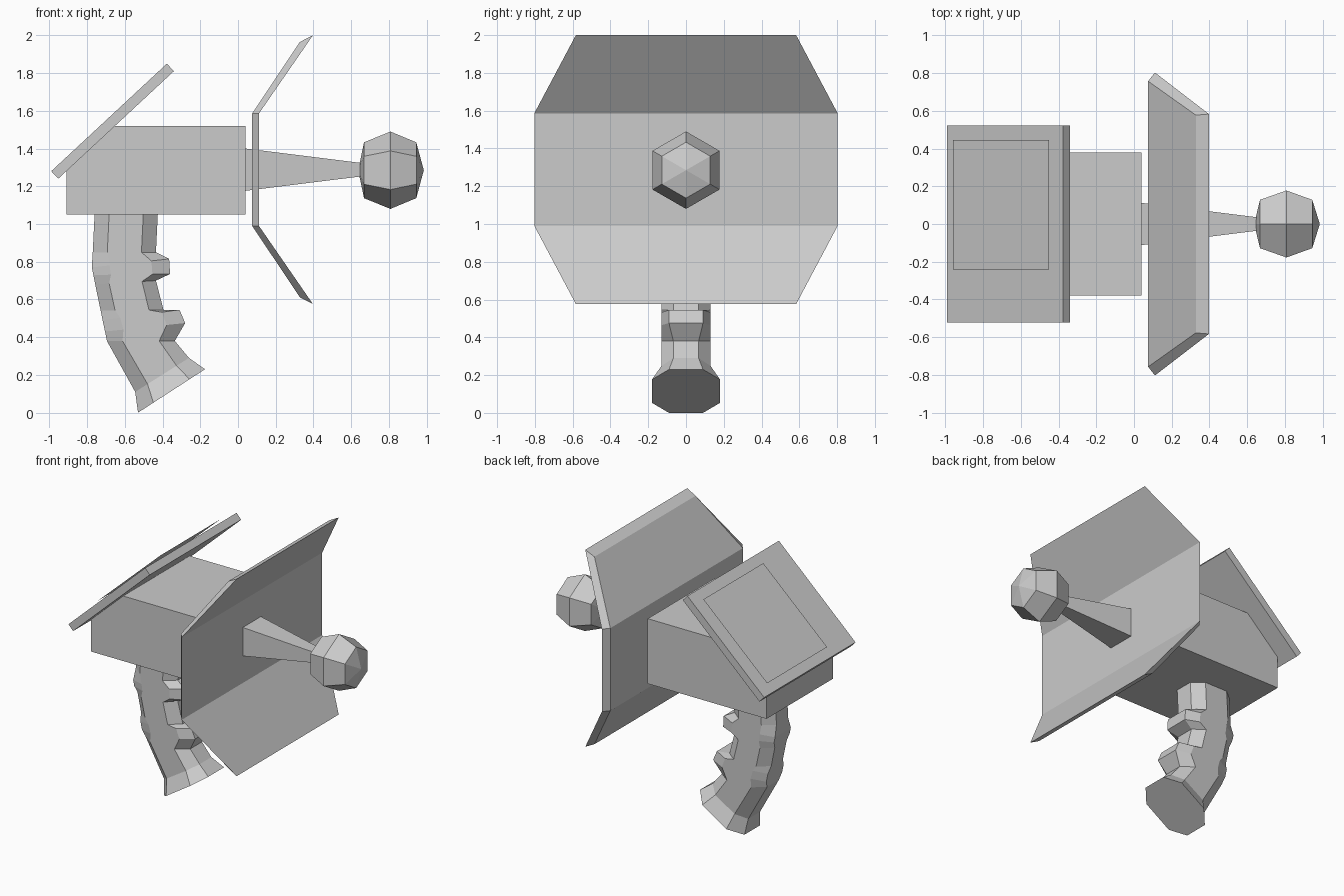
import bpy
import bmesh
import math
from mathutils import Vector

start_cube = bpy.data.objects.get("Cube")
if start_cube:
    bpy.data.objects.remove(start_cube, do_unlink=True)

grey = bpy.data.materials.new("plain_grey")
grey.use_nodes = True
grey.diffuse_color = (0.6, 0.6, 0.6, 1)
grey.node_tree.nodes["Principled BSDF"].inputs["Base Color"].default_value = grey.diffuse_color


def finish(name, bm):
    """Turn a bmesh into a flat shaded object."""
    mesh = bpy.data.meshes.new(name)
    bm.to_mesh(mesh)
    bm.free()
    mesh.materials.append(grey)
    obj = bpy.data.objects.new(name, mesh)
    bpy.context.scene.collection.objects.link(obj)
    return obj


def loft(name, rings):
    """Skin a row of equal-sized rings and cap both ends."""
    bm = bmesh.new()
    loops = [[bm.verts.new(point) for point in ring] for ring in rings]
    count = len(loops[0])
    for lower, upper in zip(loops, loops[1:]):
        for i in range(count):
            j = (i + 1) % count
            bm.faces.new((lower[i], lower[j], upper[j], upper[i]))
    bm.faces.new(loops[0])
    bm.faces.new(loops[-1])
    bmesh.ops.remove_doubles(bm, verts=bm.verts, dist=0.0005)
    bmesh.ops.recalc_face_normals(bm, faces=bm.faces)
    return finish(name, bm)


def extrude_across(name, profile, half_width):
    """Extrude an x-z profile evenly to both sides."""
    return loft(name, [[(x, side * half_width, z) for x, z in profile] for side in (-1, 1)])


def ring_around_x(x, radius, sides, turn, height):
    """Regular polygon around the axis of the stalk."""
    angles = [turn + math.tau * i / sides for i in range(sides)]
    return [(x, radius * math.cos(a), height + radius * math.sin(a)) for a in angles]


# Main housing with its sloped rear corner
extrude_across("housing", [(-0.91, 1.05), (0.04, 1.05), (0.04, 1.52), (-0.653, 1.52), (-0.91, 1.28)], 0.38)

# Sloped rear panel and the thin screen floating above it
extrude_across("rear_panel", [(-0.99, 1.28), (-0.953, 1.24), (-0.34, 1.81), (-0.377, 1.85)], 0.522)
screen = bmesh.new()
low, high = (-0.96, 1.345), (-0.45, 1.815)
corners = [(low, 0.445), (low, -0.24), (high, -0.24), (high, 0.445)]
screen.faces.new([screen.verts.new((x, y, z)) for (x, z), y in corners])
finish("screen", screen)

# Folded dish: mirrored wings above and below a flat middle
middle_height = 1.288


def dish_ring(inner, outer, sign):
    points = []
    for (x, y, z), sides in ((inner, (-1, 1)), (outer, (1, -1))):
        points += [(x, side * y, middle_height + sign * z) for side in sides]
    return points


tip = ((0.328, 0.577, 0.677), (0.397, 0.583, 0.712))
fold = ((0.075, 0.757, 0.298), (0.111, 0.803, 0.298))
loft("dish", [dish_ring(*tip, -1), dish_ring(*fold, -1), dish_ring(*fold, 1), dish_ring(*tip, 1)])

# Tapered square stalk
stalk_ends = [(0.04, 0.112), (0.65, 0.036)]
loft("stalk", [ring_around_x(x, half * math.sqrt(2), 4, math.pi / 4, middle_height) for x, half in stalk_ends])

# Six-sided knob at the end of the stalk
knob_steps = [(0.637, 0), (0.668, 0.148), (0.808, 0.205), (0.945, 0.148), (0.985, 0)]
knob = bmesh.new()
knob_rings = []
for x, radius in knob_steps:
    if radius:
        points = ring_around_x(x, radius, 6, math.pi / 6, 1.285)
    else:
        points = [(x, 0, 1.285)] * 6
    knob_rings.append([knob.verts.new(p) for p in points])
poles = [knob_rings[0][0], knob_rings[-1][0]]
for i in range(6):
    j = (i + 1) % 6
    knob.faces.new((poles[0], knob_rings[1][i], knob_rings[1][j]))
    knob.faces.new((poles[1], knob_rings[-2][j], knob_rings[-2][i]))
    for lower, upper in zip(knob_rings[1:-1], knob_rings[2:-1]):
        knob.faces.new((lower[i], lower[j], upper[j], upper[i]))
loose = [v for v in knob.verts if not v.link_faces]
bmesh.ops.delete(knob, geom=loose, context="VERTS")
bmesh.ops.recalc_face_normals(knob, faces=knob.faces)
finish("knob", knob)


# Curved eight-sided grip with two finger ridges and a flared foot
def grip_ring(back, front, half_width, flat):
    back, front = Vector(back), Vector(front)
    spots = [back, back.lerp(front, 0.23), back.lerp(front, 0.77), front]
    widths = [flat, half_width, half_width, flat]
    left = [(p.x, w, p.y) for p, w in zip(spots, widths)]
    right = [(x, -y, z) for x, y, z in reversed(left)]
    return left + right


plain, ridge, foot = (0.13, 0.067), (0.13, 0.09), (0.18, 0.09)
grip_path = [
    ((-0.76, 1.055), (-0.425, 1.055), plain),
    ((-0.77, 0.85), (-0.435, 0.85), plain),
    ((-0.775, 0.77), (-0.365, 0.815), ridge),
    ((-0.767, 0.73), (-0.36, 0.735), ridge),
    ((-0.757, 0.68), (-0.435, 0.70), plain),
    ((-0.728, 0.54), (-0.395, 0.545), plain),
    ((-0.718, 0.49), (-0.31, 0.545), ridge),
    ((-0.705, 0.43), (-0.28, 0.475), ridge),
    ((-0.695, 0.38), (-0.335, 0.38), plain),
    ((-0.545, 0.11), (-0.26, 0.29), plain),
    ((-0.53, 0), (-0.175, 0.23), foot),
]
loft("grip", [grip_ring(back, front, *size) for back, front, size in grip_path])
